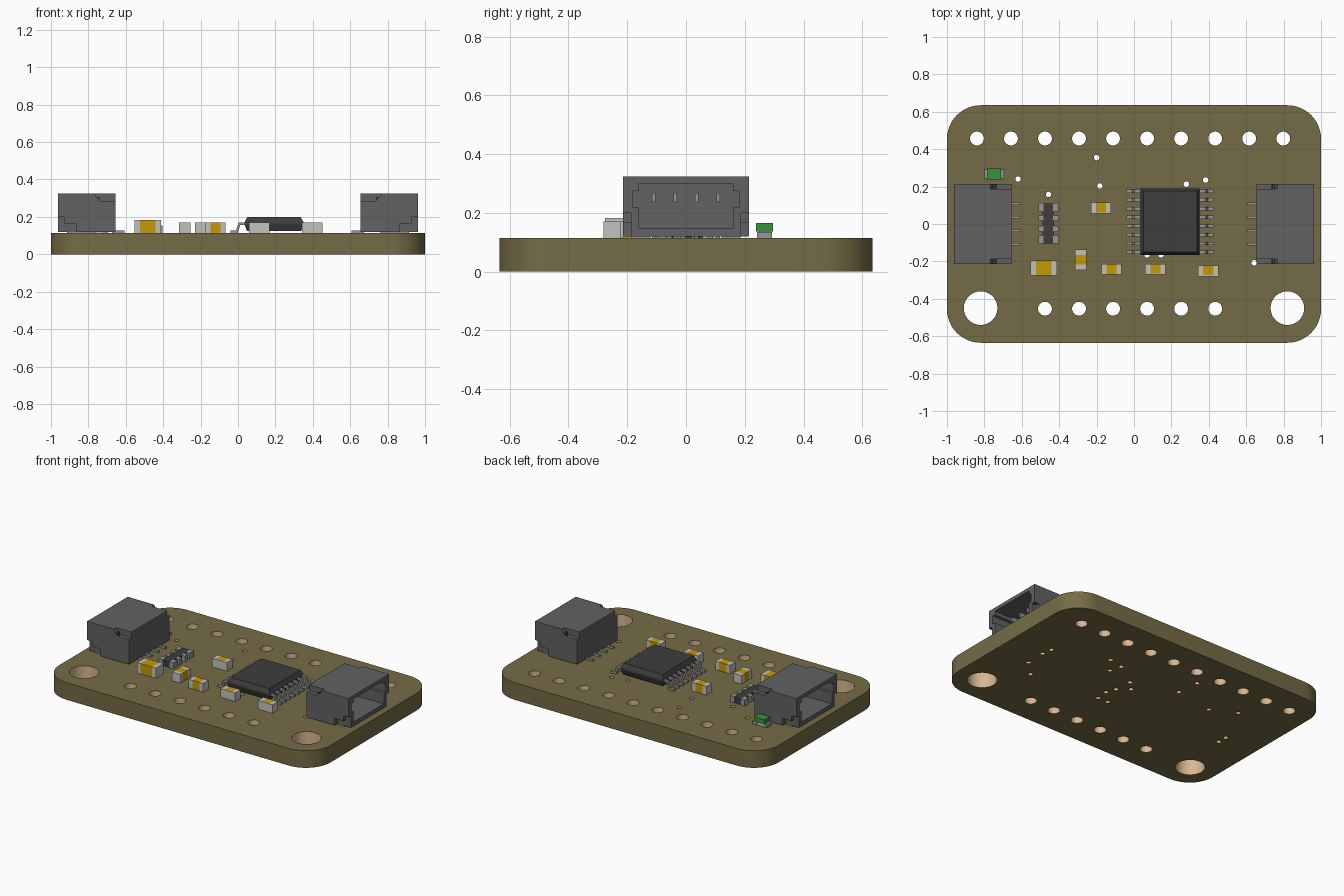
import bpy, bmesh, math
from mathutils import Vector

if "Cube" in bpy.data.objects:
    bpy.data.objects.remove(bpy.data.objects["Cube"])

T = 0.114  # board top height


def material(name, rgb):
    m = bpy.data.materials.new(name)
    m.diffuse_color = (*[(c / 255) ** 2.2 for c in rgb], 1)
    m.use_nodes = True
    m.node_tree.nodes["Principled BSDF"].inputs["Base Color"].default_value = m.diffuse_color
    return m


BOARD = material("olive board", (116, 107, 72))
COPPER = material("plated copper", (216, 180, 143))
HOUSING = material("grey housing", (98, 98, 98))
BLACK = material("dark chip", (64, 64, 64))
LIGHT = material("light ceramic", (192, 192, 188))
YELLOW = material("ochre", (196, 153, 14))
GREEN = material("green lens", (60, 145, 62))
METAL = material("lead metal", (150, 150, 152))


def finish(name, bm, *mats):
    bmesh.ops.recalc_face_normals(bm, faces=bm.faces)
    me = bpy.data.meshes.new(name)
    bm.to_mesh(me)
    bm.free()
    for m in mats:
        me.materials.append(m)
    ob = bpy.data.objects.new(name, me)
    bpy.context.collection.objects.link(ob)
    return ob


def add_prism(bm, loop, offset):
    f = bm.faces.new([bm.verts.new(p) for p in loop])
    ext = bmesh.ops.extrude_face_region(bm, geom=[f])["geom"]
    bmesh.ops.translate(bm, vec=offset, verts=[g for g in ext if isinstance(g, bmesh.types.BMVert)])


def boxes(name, mat, *dims):
    bm = bmesh.new()
    for x0, x1, y0, y1, z0, z1 in dims:
        add_prism(bm, [(x0, y0, z0), (x1, y0, z0), (x1, y1, z0), (x0, y1, z0)], Vector((0, 0, z1 - z0)))
    return finish(name, bm, mat)


def arc(cx, cy, r, n, a0=0.0, sweep=2 * math.pi, closed=True):
    d = n if closed else n - 1
    return [(cx + r * math.cos(a0 + sweep * i / d), cy + r * math.sin(a0 + sweep * i / d)) for i in range(n)]


# Circuit board with plated holes
def board():
    holes = [(-0.82, -0.45, 0.09), (0.82, -0.45, 0.09)]
    holes += [(-0.84 + 0.182 * i, 0.457, 0.037) for i in range(10)]
    holes += [(-0.476 + 0.182 * i, -0.453, 0.037) for i in range(6)]
    vias = [(-0.2, 0.355), (-0.183, 0.203), (-0.62, 0.24), (-0.457, 0.158), (0.28, 0.213), (0.383, 0.235),
            (0.643, -0.207), (0.07, -0.165), (0.145, -0.165), (0.747, 0.03), (0.736, 0.1), (0.743, -0.107),
            (0.118, 0.103), (0.06, 0.043), (0.13, -0.015), (0.154, -0.08), (0.304, 0.135),
            (-0.753, -0.102), (-0.755, -0.038)]
    holes += [(x, y, 0.015) for x, y in vias]
    outline = []
    for k, (sx, sy) in enumerate([(1, 1), (-1, 1), (-1, -1), (1, -1)]):
        outline += arc(sx * 0.82, sy * 0.455, 0.18, 13, k * math.pi / 2, math.pi / 2, False)
    cu = bpy.data.curves.new("board_outline", "CURVE")
    cu.dimensions = "2D"
    cu.fill_mode = "BOTH"
    cu.extrude = T / 2
    for loop in [outline] + [arc(x, y, r, 28 if r > 0.02 else 12) for x, y, r in holes]:
        sp = cu.splines.new("POLY")
        sp.points.add(len(loop) - 1)
        for p, (x, y) in zip(sp.points, loop):
            p.co = (x, y, 0, 1)
        sp.use_cyclic_u = True
    tmp = bpy.data.objects.new("board_outline", cu)
    bpy.context.collection.objects.link(tmp)
    bpy.context.view_layer.update()
    bm = bmesh.new()
    bm.from_mesh(tmp.evaluated_get(bpy.context.evaluated_depsgraph_get()).to_mesh())
    bpy.data.objects.remove(tmp)
    bmesh.ops.remove_doubles(bm, verts=bm.verts, dist=1e-5)
    bmesh.ops.translate(bm, vec=(0, 0, T / 2), verts=bm.verts)
    for f in bm.faces:
        f.normal_update()
        c = f.calc_center_median()
        wall = abs(f.normal.z) < 0.5
        f.material_index = int(wall and any(math.hypot(c.x - x, c.y - y) < r + 0.005 for x, y, r in holes))
    ob = finish("circuit_board", bm, BOARD, COPPER)
    bpy.context.view_layer.objects.active = ob
    ob.select_set(True)
    bpy.ops.object.shade_smooth_by_angle(angle=math.radians(35))
    ob.select_set(False)


board()


# Side sockets: s is the side, u runs from the open mouth to the rear
def socket(s, side):
    X = lambda u: s * (0.963 - u)
    bx = lambda u0, u1, *r: (X(u0), X(u1), *r)
    bm = bmesh.new()
    rect = [(-0.187, 0.119), (0.187, 0.119), (0.187, 0.324), (-0.187, 0.324)]
    add_prism(bm, [(X(0), y, z) for y, z in rect], Vector((-s * 0.308, 0, 0)))
    core = finish(side + "_socket_housing", bm, HOUSING)
    # mouth cavity with side keyways
    half = [(0.16, 0.146), (0.16, 0.218), (0.18, 0.218), (0.18, 0.275), (0.16, 0.275), (0.16, 0.3)]
    loop = half + [(-y, z) for y, z in reversed(half)]
    bm = bmesh.new()
    add_prism(bm, [(X(-0.05), y, z) for y, z in loop], Vector((-s * 0.3, 0, 0)))
    cut = finish(side + "_mouth_cutter", bm, HOUSING)
    cut.hide_render = True
    cut.hide_viewport = True
    mod = core.modifiers.new("mouth", "BOOLEAN")
    mod.object = cut
    mod.solver = "EXACT"
    # stepped cheeks on both flanks
    prof = [(0, 0.2), (0.035, 0.2), (0.035, 0.165), (0.1, 0.165), (0.1, 0.119), (0.308, 0.119),
            (0.308, 0.285), (0.228, 0.285), (0.21, 0.3), (0.195, 0.324), (0, 0.324)]
    bm = bmesh.new()
    for q in (-1, 1):
        add_prism(bm, [(X(u), q * 0.187, z) for u, z in prof], Vector((0, q * 0.027, 0)))
    finish(side + "_socket_cheeks", bm, HOUSING)
    boxes(side + "_socket_slots", BLACK,
          *[bx(0.197, 0.225, *sorted((q * 0.185, q * 0.213)), 0.28, 0.303) for q in (-1, 1)])
    # contacts inside the mouth, solder tails and tabs
    ys = [-0.109, -0.036, 0.036, 0.109]
    boxes(side + "_contacts", METAL, *[bx(0.09, 0.26, y - 0.006, y + 0.006, 0.237, 0.268) for y in ys])
    boxes(side + "_solder_tails", METAL, *[bx(0.29, 0.355, y - 0.007, y + 0.007, T, 0.127) for y in ys])
    boxes(side + "_solder_tabs", METAL,
          *[bx(0.05, 0.2, *sorted((q * 0.12, q * 0.185)), T, 0.122) for q in (-1, 1)])


socket(-1, "left")
socket(1, "right")

# Main chip: body with bevelled upper and lower halves
cx, cy = 0.193, 0.0125
bm = bmesh.new()
rings = []
for hx, hy, z in [(0.145, 0.165, 0.124), (0.158, 0.178, 0.16), (0.158, 0.178, 0.17), (0.143, 0.163, 0.199)]:
    rings.append([bm.verts.new((cx + a * hx, cy + b * hy, z)) for a, b in [(-1, -1), (1, -1), (1, 1), (-1, 1)]])
for lo, hi in zip(rings, rings[1:]):
    for i in range(4):
        bm.faces.new((lo[i], lo[(i + 1) % 4], hi[(i + 1) % 4], hi[i]))
bm.faces.new(rings[0])
bm.faces.new(rings[-1])
finish("main_chip", bm, BLACK)

# Gull-wing leads, eight per side
lead = [(0.15, 0.17), (0.19, 0.17), (0.203, 0.127), (0.232, 0.127), (0.232, T), (0.194, T), (0.181, 0.157), (0.15, 0.157)]
bm = bmesh.new()
for s in (-1, 1):
    for i in range(8):
        y = cy + (i - 3.5) * 0.0466
        add_prism(bm, [(cx + s * d, y - 0.009, z) for d, z in lead], Vector((0, 0.018, 0)))
finish("chip_leads", bm, METAL)


# Small two-terminal parts; plain_front leaves the front side uncoloured
def chip_part(name, x0, x1, y0, y1, top, end, along_y=False, plain_front=False):
    if along_y:
        ends = [(x0, x1, y0, y0 + end, T, top), (x0, x1, y1 - end, y1, T, top)]
        mid = (x0, x1, y0 + end, y1 - end, T, top)
    else:
        ends = [(x0, x0 + end, y0, y1, T, top), (x1 - end, x1, y0, y1, T, top)]
        mid = (x0 + end, x1 - end, y0, y1, T, top)
    if plain_front:
        ends.append((mid[0], mid[1], y0, y0 + 0.006, T, top))
        mid = (mid[0], mid[1], y0 + 0.006, y1, T, top)
    boxes(name + "_terminals", LIGHT, *ends)
    boxes(name + "_body", YELLOW, mid)


chip_part("large_capacitor", -0.553, -0.412, -0.276, -0.195, 0.183, 0.028)
chip_part("upright_capacitor", -0.315, -0.254, -0.245, -0.136, 0.171, 0.029, along_y=True)
chip_part("front_capacitor", -0.174, -0.067, -0.271, -0.215, 0.171, 0.027)
chip_part("middle_capacitor", 0.06, 0.169, -0.271, -0.214, 0.171, 0.027, plain_front=True)
chip_part("right_capacitor", 0.343, 0.452, -0.28, -0.222, 0.171, 0.027, plain_front=True)
chip_part("rear_capacitor", -0.231, -0.122, 0.056, 0.115, 0.171, 0.027, plain_front=True)

# Resistor array with four terminals per side
boxes("resistor_array", BLACK, (-0.488, -0.427, -0.103, 0.109, T, 0.152))
pads = [(-0.105, -0.062), (-0.04, -0.012), (0.018, 0.046), (0.068, 0.111)]
boxes("array_terminals", METAL,
      *[(a, b, y0, y1, T, 0.154) for y0, y1 in pads for a, b in ((-0.511, -0.483), (-0.432, -0.404))])

# Indicator lamp
boxes("indicator_lens", GREEN, (-0.786, -0.711, 0.238, 0.296, 0.136, 0.166))
boxes("indicator_base", LIGHT, (-0.775, -0.722, 0.248, 0.287, T, 0.137))
boxes("indicator_terminals", METAL, (-0.8, -0.772, 0.242, 0.292, T, 0.135), (-0.725, -0.694, 0.242, 0.292, T, 0.135))
